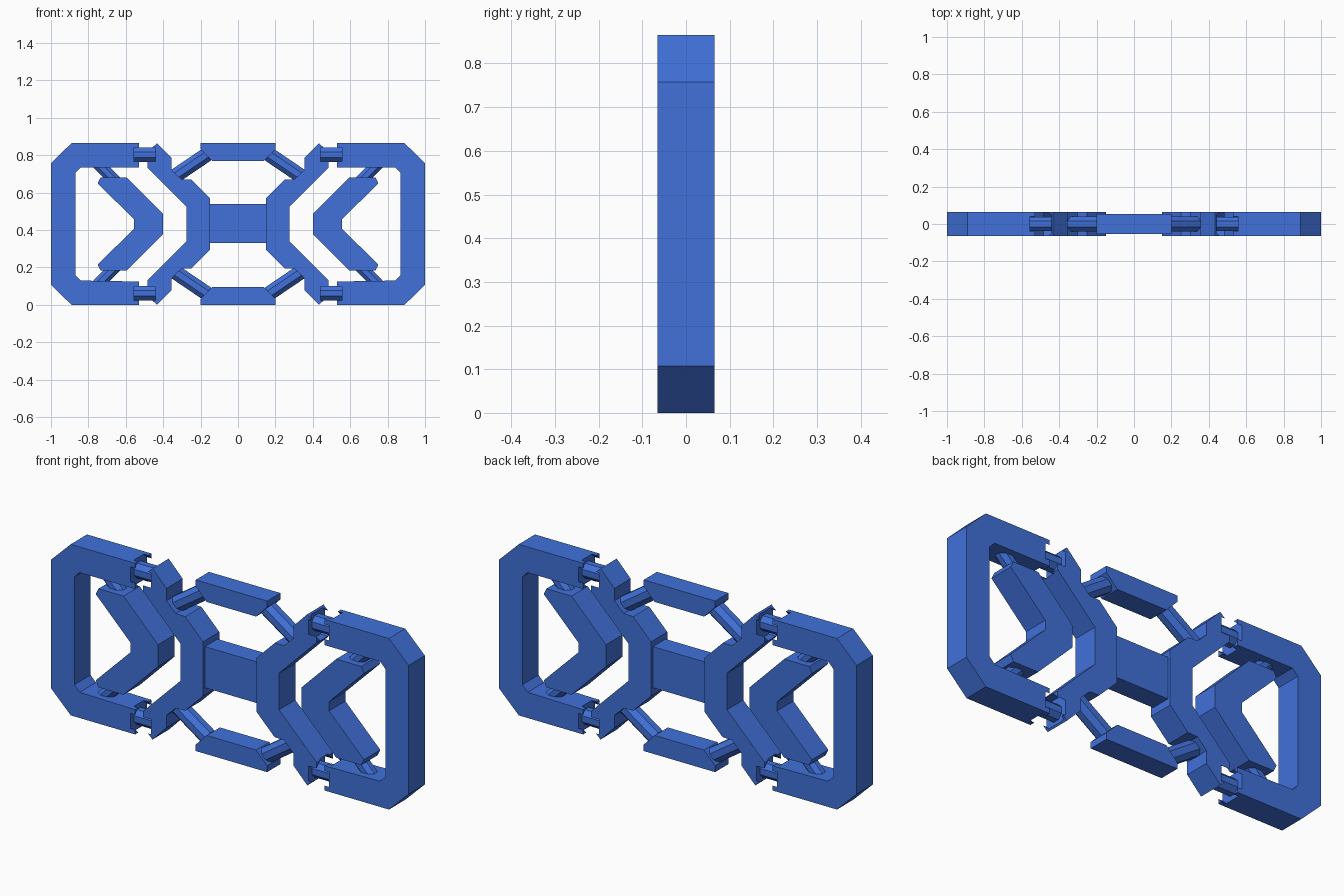
import bpy, bmesh, math
from mathutils import Vector

if "Cube" in bpy.data.objects:
    bpy.data.objects.remove(bpy.data.objects["Cube"])

MID = 0.4325   # height of the horizontal symmetry line
HALF = 0.065   # half thickness of the main plates

blue = bpy.data.materials.new("blue")
blue.diffuse_color = (0.052, 0.165, 0.70, 1)
blue.use_nodes = True
blue.node_tree.nodes["Principled BSDF"].inputs["Base Color"].default_value = blue.diffuse_color


def finish(name, bm):
    bmesh.ops.recalc_face_normals(bm, faces=bm.faces)
    mesh = bpy.data.meshes.new(name)
    bm.to_mesh(mesh)
    bm.free()
    mesh.materials.append(blue)
    ob = bpy.data.objects.new(name, mesh)
    bpy.context.collection.objects.link(ob)
    return ob


def plate(name, points, half=HALF):
    """Extrude an x-z outline along y."""
    bm = bmesh.new()
    face = bm.faces.new([bm.verts.new((x, -half, z)) for x, z in points])
    res = bmesh.ops.extrude_face_region(bm, geom=[face])
    verts = [v for v in res["geom"] if isinstance(v, bmesh.types.BMVert)]
    bmesh.ops.translate(bm, verts=verts, vec=(0, 2 * half, 0))
    return finish(name, bm)


def rod(name, a, b, apothem):
    """Octagonal rod between two x-z points, with a flat facing front."""
    a, b = Vector((a[0], 0, a[1])), Vector((b[0], 0, b[1]))
    d = (b - a).normalized()
    side, up = Vector((0, 1, 0)), d.cross(Vector((0, 1, 0)))
    r = apothem / math.cos(math.pi / 8)
    bm = bmesh.new()
    rings = []
    for p in (a, b):
        ring = []
        for i in range(8):
            t = (i + 0.5) * math.pi / 4
            ring.append(bm.verts.new(p + side * r * math.cos(t) + up * r * math.sin(t)))
        rings.append(ring)
    for i in range(8):
        j = (i + 1) % 8
        bm.faces.new((rings[0][i], rings[0][j], rings[1][j], rings[1][i]))
    bm.faces.new(rings[0])
    bm.faces.new(rings[1])
    return finish(name, bm)


def flip(points):
    """Mirror an upper half outline to close the shape below."""
    return points + [(x, 2 * MID - z) for x, z in reversed(points)]


def cut(target, cutter):
    mod = target.modifiers.new("pocket", "BOOLEAN")
    mod.operation = "DIFFERENCE"
    mod.solver = "EXACT"
    mod.object = cutter
    bpy.context.view_layer.objects.active = target
    bpy.ops.object.modifier_apply(modifier=mod.name)


# Upper halves of the right-hand outlines
FRAME = flip([(0.53, 0.74), (0.53, 0.865), (0.89, 0.865), (1.0, 0.758)])
FRAME += [(0.53, 0.13), (0.84, 0.13), (0.87, 0.16), (0.87, 0.705), (0.84, 0.735)]
FRAME[0] = (0.53, 0.735)
FRAME = [p for i, p in enumerate(FRAME) if i != 8]
BRACKET = flip([(0.15, 0.57), (0.25, 0.67), (0.303, 0.672), (0.355, 0.722),
                (0.355, 0.785), (0.433, 0.865), (0.485, 0.815), (0.485, 0.735),
                (0.275, 0.525)])
CHEVRON = flip([(0.555, 0.456), (0.75, 0.65), (0.735, 0.682), (0.595, 0.682),
                (0.402, 0.488)])

for s, label in ((1, "right"), (-1, "left")):
    def side(points):
        return [(s * x, z) for x, z in points]

    frame = plate(f"{label}_outer_frame", side(FRAME))
    bracket = plate(f"{label}_bracket", side(BRACKET))
    plate(f"{label}_chevron", side(CHEVRON))

    for t, level in ((1, "upper"), (-1, "lower")):
        def at(x, z):
            return (s * x, MID + t * (z - MID))

        # Pocket at the joint between the frame and bracket, then its pin
        pocket = rod("pocket_cutter", at(0.44, 0.803), at(0.555, 0.803), 0.0725)
        cut(frame, pocket)
        cut(bracket, pocket)
        bpy.data.objects.remove(pocket)
        rod(f"{label}_{level}_pin", at(0.435, 0.803), at(0.56, 0.803), 0.038)
        # Diagonal struts
        rod(f"{label}_{level}_bar_strut", at(0.165, 0.805), at(0.335, 0.69), 0.039)
        rod(f"{label}_{level}_chevron_strut", at(0.75, 0.757), at(0.655, 0.66), 0.032)

# Centre block and the bars above and below it
plate("center_block", [(-0.155, 0.332), (0.155, 0.332), (0.155, 0.54), (-0.155, 0.54)], 0.05)
BAR = [(-0.2, 0.865), (0.2, 0.865), (0.2, 0.833), (0.138, 0.77), (-0.138, 0.77), (-0.2, 0.833)]
plate("upper_bar", BAR, 0.053)
plate("lower_bar", [(x, 2 * MID - z) for x, z in BAR], 0.053)
